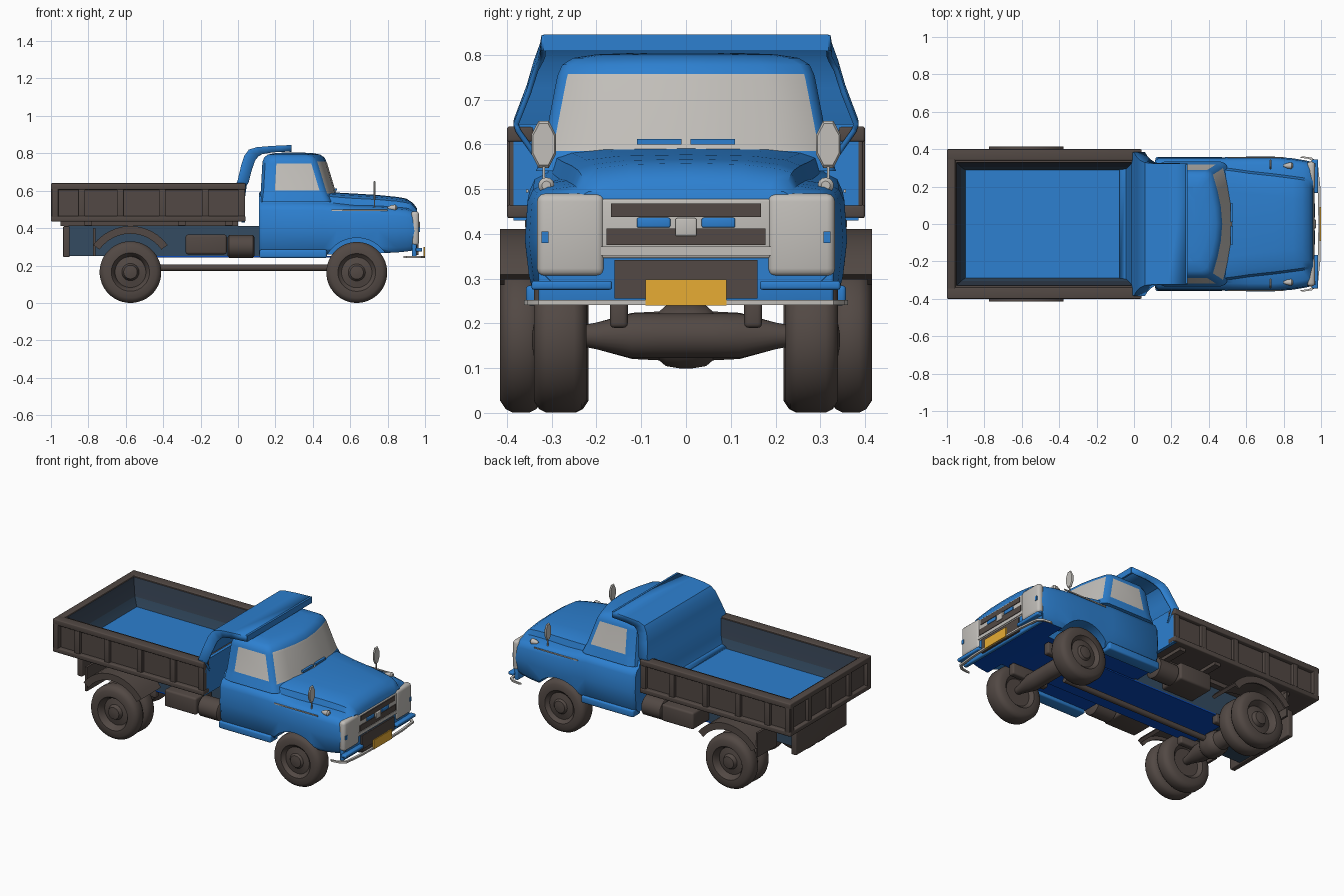
import bpy, bmesh, math
from mathutils import Vector

if "Cube" in bpy.data.objects:
    bpy.data.objects.remove(bpy.data.objects["Cube"])


def material(name, rgb):
    m = bpy.data.materials.new(name)
    m.diffuse_color = (*rgb, 1)
    m.use_nodes = True
    m.node_tree.nodes["Principled BSDF"].inputs["Base Color"].default_value = m.diffuse_color
    return m


BLUE = material("body_blue", (0.026, 0.215, 0.63))
BROWN = material("dark_brown", (0.085, 0.066, 0.058))
SLATE = material("slate_blue", (0.034, 0.07, 0.12))
DARK = material("bed_lining_dark_slate", (0.032, 0.048, 0.075))
NAVY = material("underside_navy", (0.002, 0.065, 0.50))
GREY = material("light_grey", (0.54, 0.52, 0.49))
YELLOW = material("plate_yellow", (0.85, 0.44, 0.036))


def finish(name, bm, mats, angle=35):
    bmesh.ops.recalc_face_normals(bm, faces=bm.faces)
    me = bpy.data.meshes.new(name)
    bm.to_mesh(me)
    bm.free()
    for m in mats:
        me.materials.append(m)
    ob = bpy.data.objects.new(name, me)
    bpy.context.collection.objects.link(ob)
    smooth(ob, angle)
    return ob


def smooth(ob, angle=35):
    bpy.ops.object.select_all(action='DESELECT')
    ob.select_set(True)
    bpy.context.view_layer.objects.active = ob
    bpy.ops.object.shade_smooth_by_angle(angle=math.radians(angle))


def box(name, x, y, z, mat, bevel=0.0):
    """Box from (min, max) pairs."""
    bm = bmesh.new()
    bmesh.ops.create_cube(bm, size=1)
    for v in bm.verts:
        v.co = Vector([(r[0] + r[1]) / 2 + c * (r[1] - r[0]) for c, r in zip(v.co, (x, y, z))])
    if bevel:
        bmesh.ops.bevel(bm, geom=bm.edges[:], offset=bevel, segments=3, profile=0.5, affect='EDGES')
    return finish(name, bm, [mat])


def sides(name, x, y, z, mat, bevel=0.0):
    """Same box on both sides of the truck."""
    box(name + "_right", x, (-y[1], -y[0]), z, mat, bevel)
    box(name + "_left", x, y, z, mat, bevel)


def loft(name, rings, mats, rule=None, closed=True, caps=(0, 0), angle=35):
    """Skin rings of points; rule(band, segment) picks the material index."""
    bm = bmesh.new()
    vs = [[bm.verts.new(p) for p in r] for r in rings]
    n = len(rings[0])
    for b in range(len(vs) - 1):
        for i in range(n if closed else n - 1):
            j = (i + 1) % n
            f = bm.faces.new((vs[b][i], vs[b][j], vs[b + 1][j], vs[b + 1][i]))
            f.material_index = rule(b, i) if rule else 0
    if closed:
        for r, m in zip((vs[0], vs[-1]), caps):
            bm.faces.new(r).material_index = m
    return finish(name, bm, mats, angle)


def lathe(name, axis, centre, profile, mat, n=32, sx=1.0, sz=1.0):
    """Revolve (offset along axis, radius) pairs around x or y."""
    rings = []
    for d, r in profile:
        ring = []
        for i in range(n):
            a = 2 * math.pi * (i + .5) / n
            u, w = r * sx * math.cos(a), r * sz * math.sin(a)
            ring.append(Vector(centre) + Vector((d, u, w) if axis == 'x' else (u, d, w)))
        rings.append(ring)
    return loft(name, rings, [mat])


def mirrored(half):
    return half + [(-y, z) for y, z in half[-2:0:-1]]


# Lower cab, fenders and hood: x, half width, bottom, shoulder, hood half width, top
def body_ring(x, w, zb, zs, hw, zt):
    half = [(0, zb), (w - .03, zb), (w - .005, zb + .025), (w + .006, (zb + zs) / 2), (w, zs - .035),
            (w - .012, zs - .008), (w - .035, zs + .004), (hw, zs + .012), (hw - .012, zs * .35 + zt * .65),
            (hw - .045, zt - .012), (hw - .12, zt - .003), (0, zt)]
    return [(x, y, z) for y, z in mirrored(half)]


stations = [(.112, .335, .26, .53, .30, .59), (.13, .35, .26, .53, .305, .595), (.45, .35, .26, .53, .305, .595),
            (.53, .352, .26, .52, .295, .59), (.62, .354, .26, .51, .282, .585), (.75, .354, .265, .507, .268, .577),
            (.85, .345, .27, .50, .255, .567), (.90, .337, .275, .495, .248, .558),
            (.935, .33, .28, .487, .24, .535), (.958, .322, .285, .475, .23, .505)]
body = loft("cab_lower_body", [body_ring(*s) for s in stations], [BLUE, NAVY],
            lambda b, i: 1 if i in (0, 21) else 0, angle=40)

# Wheel arches cut from the front fenders
for s in (-1, 1):
    cut = lathe("arch_cutter", 'y', (.635, s * .325, .165), [(-.125, .183), (.125, .183)], BLUE, 40)
    cut.hide_render = True
    mod = body.modifiers.new("arch", 'BOOLEAN')
    mod.operation, mod.object, mod.solver = 'DIFFERENCE', cut, 'EXACT'
    bpy.context.view_layer.objects.active = body
    bpy.ops.object.modifier_apply(modifier=mod.name)
    bpy.data.objects.remove(cut)
smooth(body, 40)


# Upper cab with window faces coloured by ring segment
def cab_ring(z, xb, xf, w):
    half = [(xb, 0), (xb, w - .05), (xb + .015, w - .015), (xb + .05, w), (xb + .075, w), (xf - .085, w),
            (xf - .065, w - .008), (xf - .05, w - .022), (xf - .025, w * .62), (xf - .008, w * .32), (xf, 0)]
    return [(x, y, z) for x, y in half] + [(x, -y, z) for x, y in half[-2:0:-1]]


def cab_rule(band, seg):
    seg = min(seg, 19 - seg)
    return 1 if (seg == 4 and band == 2) or (seg >= 7 and band in (1, 2, 3)) else 0


levels = [(.54, .115, .545, .335), (.585, .12, .526, .322), (.60, .122, .521, .317), (.745, .13, .477, .289),
          (.757, .132, .472, .286), (.778, .14, .462, .276), (.793, .16, .44, .252), (.801, .20, .40, .20),
          (.804, .25, .34, .12)]
loft("cab_upper_body", [cab_ring(*l) for l in levels], [BLUE, GREY], cab_rule, angle=40)
sides("running_board", (.115, .475), (.28, .358), (.24, .285), BLUE, .01)
sides("fender_trim", (.50, .80), (.352, .357), (.492, .499), GREY)
for s in (-1, 1):
    box("windshield_wiper", (.515, .53), (s * .06 - .05, s * .06 + .05), (.60, .612), BLUE)
    # Fender mirrors and lamps
    lathe("fender_mirror", 'x', (.73, s * .318, .60), [(-.006, .05), (0, .057), (.006, .05)], GREY, 8, .52, 1)
    box("mirror_stalk", (.727, .733), (s * .318 - .003, s * .318 + .003), (.49, .56), GREY)
    lathe("turn_lamp", 'x', (.83, s * .312, .508), [(-.03, .006), (-.01, .015), (.012, .018), (.02, .01)], GREY, 14)

# Nose: lamp panels, grille and front plate
sides("headlight_panel", (.925, .968), (.182, .333), (.305, .49), GREY, .018)
for s in (-1, 1):
    box("side_marker", (.966, .972), (s * .315 - .008, s * .315 + .008), (.38, .405), BLUE)
box("grille_surround", (.93, .962), (-.19, .19), (.345, .478), GREY, .006)
for name, w, z, m in [("grille_upper", .168, (.438, .468), BROWN), ("grille_middle", .178, (.375, .412), BROWN),
                      ("grille_bar", .19, (.352, .372), GREY), ("grille_lower", .16, (.255, .342), BROWN)]:
    box(name, (.95, .966), (-w, w), z, m)
box("grille_badge_blank", (.955, .972), (-.024, .024), (.395, .435), GREY, .004)
sides("grille_blue_bar", (.95, .968), (.035, .11), (.414, .436), BLUE, .004)
box("front_apron", (.93, .955), (-.33, .33), (.245, .32), BLUE, .008)
sides("bumper_end", (.95, .985), (.165, .345), (.275, .295), BLUE, .006)

# Wrap-around bumper bar and plate
path = [(.90, .362), (.95, .355), (.982, .33), (.996, .2), (1.0, 0)]
path = path + [(x, -y) for x, y in path[-2::-1]]
loft("bumper_bar", [[(x, y, .241), (x, y, .252), (x - .014, y * .98, .252), (x - .014, y * .98, .241)]
                    for x, y in path], [GREY])
box("front_plate", (.992, 1.0), (-.09, .09), (.24, .298), YELLOW)


# Dump bed tub: brown outside, dark inner slopes, blue floor
def rect(x0, x1, w, z):
    return [(x0, -w, z), (x1, -w, z), (x1, w, z), (x0, w, z)]


loft("dump_bed", [rect(-.975, .02, .375, .435), rect(-.975, .02, .375, .635), rect(-.95, -.005, .33, .635),
                  rect(-.925, -.02, .305, .53), rect(-.90, -.03, .288, .478)],
     [BROWN, DARK, BLUE, SLATE], lambda b, i: (0, 0, 1, 3)[b], caps=(0, 2))
box("bed_front_panel", (.018, .038), (-.385, .385), (.43, .645), BLUE)
for nm, z in (("top_rail", (.605, .64)), ("bottom_rail", (.435, .465))):
    sides("bed_" + nm, (-1, .04), (.34, .40), z, BROWN, .006)
    box("tailgate_" + nm, (-1, -.955), (-.40, .40), z, BROWN, .006)
for x in (-.982, -.835, -.63, -.405, -.175, .02):
    sides("bed_post", (x - .018, x + .018), (.36, .395), (.44, .63), BROWN, .004)
for y in (-.385, -.2, 0, .2, .385):
    box("tailgate_post", (-.996, -.96), (y - .015, y + .015), (.44, .63), BROWN, .004)

# Headboard sweeping up from the bed into the canopy: x, z, half width, flange dx, flange dz
path = [(-.075, .482, .288, .03, -.01), (-.04, .495, .292, .05, 0), (-.02, .55, .318, .055, 0),
        (-.008, .63, .375, .055, 0), (.002, .655, .38, .055, -.01), (.02, .73, .352, .055, -.015),
        (.038, .785, .336, .055, -.02), (.06, .815, .325, .05, -.03), (.10, .828, .32, .03, -.032),
        (.18, .835, .32, .005, -.03), (.285, .84, .318, 0, -.03)]
head = loft("cab_guard", [[(x + dx, -w, z + dz), (x, -w, z), (x, w, z), (x + dx, w, z + dz)]
                          for x, z, w, dx, dz in path], [BLUE], closed=False)
mod = head.modifiers.new("thickness", 'SOLIDIFY')
mod.thickness, mod.offset = .012, 0
box("canopy_lip", (.275, .287), (-.318, .318), (.808, .845), BLUE)

# Chassis and underside
box("chassis", (-.92, .13), (-.165, .165), (.25, .41), SLATE)
box("chassis_underplate", (-.55, .50), (-.165, .165), (.242, .25), NAVY)
box("bed_subframe", (-.95, 0), (-.20, .20), (.41, .436), BROWN)
box("rear_crossmember", (-.935, -.90), (-.25, .25), (.245, .41), BROWN, .006)
for x in (-.8, -.3, -.05):
    box("bed_crossbeam", (x - .02, x + .02), (-.36, .36), (.415, .436), BROWN)
sides("tool_box", (-.28, -.06), (.165, .33), (.26, .365), BROWN, .012)
for s in (-1, 1):
    lathe("tank", 'x', (.02, s * .265, .302), [(-.075, .05), (-.068, .062), (.06, .062), (.068, .05)], BROWN, 24)
lathe("drive_shaft", 'x', (0, 0, .188), [(-.56, .017), (.50, .017)], BROWN, 16)
sides("front_spring", (.51, .76), (.13, .17), (.19, .262), BROWN, .01)
sides("rear_spring", (-.70, -.45), (.13, .17), (.20, .255), BROWN, .01)

# Rear mudguards and flaps
for s in (-1, 1):
    rings = []
    for i in range(13):
        a = math.radians(36 + 108 * i / 12)
        c, d = math.cos(a), math.sin(a)
        rings.append([(-.575 + r * c, s * y, .165 + r * d) for r, y in
                      ((.226, .22), (.246, .22), (.246, .415), (.205, .415), (.205, .405), (.226, .405))])
    loft("rear_mudguard", rings, [BROWN])
sides("mud_flap", (-.775, -.762), (.21, .40), (.25, .40), BROWN)


# Wheels: profile runs from the inner face to the dished outer face
def wheel(name, x, s, y0, y1, r, dish, hub):
    prof = [(y0 + .02, r * .5), (y0, r * .62), (y0, r * .84), (y0 + .012, r * .95), (y0 + .028, r),
            (y1 - .028, r), (y1 - .012, r * .95), (y1, r * .84), (y1, r * .62), (y1 - .012, r * .56),
            (y1 - dish, r * .5), (y1 - dish + .008, r * .28), (y1 - dish + hub, r * .22), (y1 - dish + hub + .004, r * .08)]
    lathe(name, 'y', (x, 0, r), [(s * d, q) for d, q in prof], BROWN, 40)


for s in (-1, 1):
    wheel("front_wheel", .635, s, .222, .34, .163, .02, .02)
    wheel("rear_outer_wheel", -.575, s, .322, .415, .165, .04, .03)
    wheel("rear_inner_wheel", -.575, s, .218, .312, .165, .03, .04)
    lathe("rear_hub", 'y', (-.575, s * .32, .165), [(-.03, .06), (.03, .06)], BROWN, 24)

# Axles with a central differential
axle = [(.25, .02), (.2, .03), (.12, .052), (.06, .055), (.045, .068), (.015, .073)]
axle = [(-d, r) for d, r in axle] + axle[::-1]
lathe("rear_axle", 'y', (-.575, 0, .172), axle, BROWN, 24)
lathe("front_axle", 'y', (.635, 0, .172), [(d, min(r, .05)) for d, r in axle], BROWN, 24)
